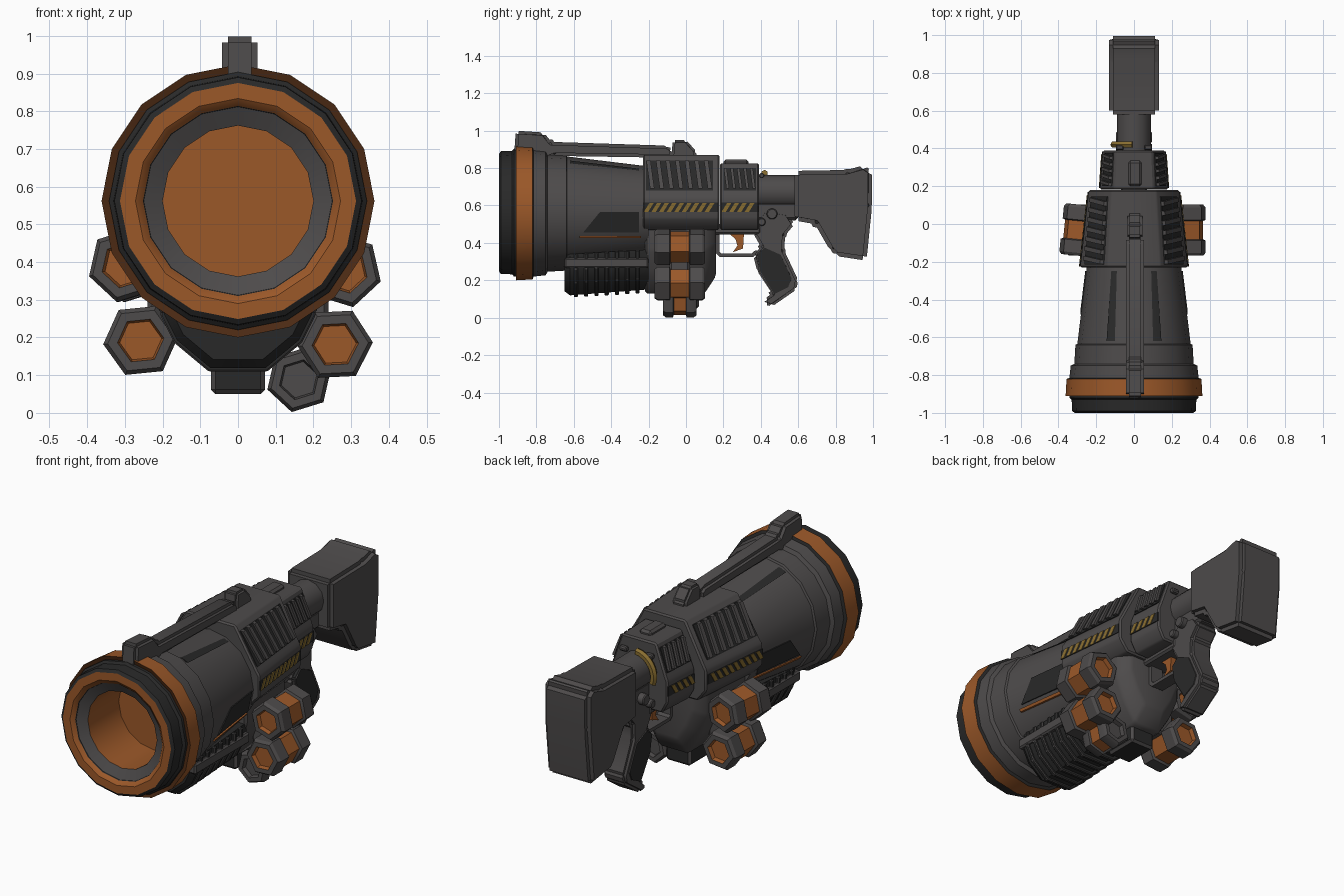
import bpy, bmesh, math
from mathutils import Matrix

if "Cube" in bpy.data.objects:
    bpy.data.objects.remove(bpy.data.objects["Cube"], do_unlink=True)

AXIS = 0.562  # barrel centre height


def material(name, rgb):
    m = bpy.data.materials.new(name)
    m.use_nodes = True
    m.diffuse_color = (*rgb, 1)
    m.node_tree.nodes["Principled BSDF"].inputs["Base Color"].default_value = (*rgb, 1)
    return m


MATS = [material("gunmetal grey", (0.075, 0.07, 0.07)),
        material("dark rubber", (0.022, 0.022, 0.022)),
        material("burnt orange", (0.33, 0.098, 0.022)),
        material("rust brown", (0.075, 0.024, 0.007)),
        material("hazard yellow", (0.25, 0.155, 0.03))]
GREY, DARK, ORANGE, BROWN, YELLOW = range(5)


def finish(name, bm, mat=None, bevel=0, segments=2):
    bmesh.ops.remove_doubles(bm, verts=bm.verts, dist=0.0001)
    bmesh.ops.recalc_face_normals(bm, faces=bm.faces)
    if mat is not None:
        for f in bm.faces:
            f.material_index = mat
    if bevel:
        bmesh.ops.bevel(bm, geom=bm.edges[:], offset=bevel, segments=segments,
                        affect='EDGES', clamp_overlap=True)
    mesh = bpy.data.meshes.new(name)
    bm.to_mesh(mesh)
    bm.free()
    for m in MATS:
        mesh.materials.append(m)
    ob = bpy.data.objects.new(name, mesh)
    bpy.context.collection.objects.link(ob)
    bpy.ops.object.select_all(action='DESELECT')
    ob.select_set(True)
    bpy.context.view_layer.objects.active = ob
    bpy.ops.object.shade_smooth_by_angle(angle=math.radians(32))
    return ob


def skin(bm, rings, caps=True):
    """Join equal loops of points into a tube."""
    vs = [[bm.verts.new(p) for p in ring] for ring in rings]
    n = len(vs[0])
    for a, b in zip(vs, vs[1:]):
        for i in range(n):
            bm.faces.new((a[i], a[(i + 1) % n], b[(i + 1) % n], b[i]))
    if caps:
        bm.faces.new(vs[0])
        bm.faces.new(vs[-1])


def prism(name, outline, half, mat=GREY, x=0, bevel=0, segments=2):
    """Side outline of (y, z) points extruded across x."""
    bm = bmesh.new()
    skin(bm, [[(x + s * half, y, z) for y, z in outline] for s in (-1, 1)])
    return finish(name, bm, mat, bevel, segments)


def box(name, y0, y1, z0, z1, half, mat=GREY, x=0, bevel=0):
    return prism(name, [(y0, z0), (y1, z0), (y1, z1), (y0, z1)], half, mat, x, bevel, 1)


def loft(name, sections, mat=GREY, bevel=0):
    """Sections are (y, half outline of (x, z)); each is mirrored in x."""
    bm = bmesh.new()
    skin(bm, [[(x, y, z) for x, z in half] + [(-x, y, z) for x, z in reversed(half)]
              for y, half in sections])
    return finish(name, bm, mat, bevel, 1)


def lathe(name, profile, sides, x=0, z=AXIS, phase=0, turn=0, y=0):
    """Profile of (y, radius, colour of the next band) turned about y."""
    bm = bmesh.new()
    rings = [[(r * math.cos(phase + math.tau * i / sides), py,
               r * math.sin(phase + math.tau * i / sides)) for i in range(sides)]
             for py, r, _ in profile]
    skin(bm, rings, caps=False)
    for i, f in enumerate(bm.faces):
        f.material_index = profile[i // sides][2]
    bmesh.ops.dissolve_degenerate(bm, dist=0.0001, edges=bm.edges[:])
    bm.transform(Matrix.Translation((x, y, z)) @ Matrix.Rotation(turn, 4, 'Z'))
    return finish(name, bm)


def receiver_x(y, z):
    w = 0.285 - (y + 0.23) * 0.11 if y < 0.181 else 0.18 - (y - 0.18) * 0.07
    table = [(0.47, 0.8), (0.53, 1), (0.64, 1), (0.67, 0.93), (0.87, 0.5)]
    for (z0, a), (z1, b) in zip(table, table[1:]):
        if z <= z1:
            return w * (a + (b - a) * (z - z0) / (z1 - z0))
    return w * 0.5


def barrel_x(y, z):
    r = 0.30 - (y + 0.64) * 0.122
    return math.sqrt(r * r - (z - AXIS) ** 2)


def patch(name, outline, surface, off, mat):
    """Plate following a side surface, made on both sides."""
    for side, s in (("left", 1), ("right", -1)):
        bm = bmesh.new()
        skin(bm, [[(s * (surface(y, z) + d), y, z) for y, z in outline] for d in (-0.015, off)])
        finish(f"{name}_{side}", bm, mat)


def slanted(y, width, z0, z1, lean):
    return [(y, z0), (y + width, z0), (y + width + lean, z1), (y + lean, z1)]


# Barrel, muzzle ring and coloured band
lathe("barrel", [
    (-0.70, 0, ORANGE), (-0.70, 0.2, ORANGE), (-0.955, 0.2, GREY), (-0.98, 0.25, DARK),
    (-0.985, 0.252, ORANGE), (-1, 0.272, ORANGE), (-1, 0.313, DARK), (-0.99, 0.328, DARK),
    (-0.93, 0.33, DARK), (-0.92, 0.342, DARK), (-0.905, 0.342, BROWN), (-0.91, 0.362, ORANGE),
    (-0.82, 0.357, DARK), (-0.815, 0.342, GREY), (-0.75, 0.335, GREY), (-0.74, 0.316, GREY),
    (-0.64, 0.31, GREY), (-0.635, 0.30, GREY), (-0.2, 0.247, GREY), (-0.2, 0, GREY)], 16)
patch("barrel_recess", [(-0.55, 0.455), (-0.25, 0.455), (-0.25, 0.565), (-0.46, 0.565)],
      barrel_x, 0.006, DARK)
patch("barrel_accent", slanted(-0.57, 0.33, 0.425, 0.438, 0), barrel_x, 0.006, ORANGE)
patch("barrel_top_slot", [(-0.62, 0.825), (-0.25, 0.787), (-0.25, 0.797), (-0.62, 0.84)],
      barrel_x, 0.006, DARK)

# Receiver in two steps, with vents and hazard stripes
for name, y0, y1, top in (("receiver", -0.23, 0.18, 0.87), ("rear_receiver", 0.182, 0.39, 0.825)):
    heights = [0.47, 0.53, 0.64, 0.67, top]
    loft(name, [(y, [(receiver_x(y, z), z) for z in heights]) for y in (y0, y1)], bevel=0.008)
for name, start, end, count, top in (("front", -0.215, 0.145, 7, 0.84),
                                     ("rear", 0.2, 0.375, 5, 0.8)):
    patch(f"{name}_vent", slanted(start, end - start, 0.68, top, 0), receiver_x, 0.006, DARK)
    step = (end - start) / count
    for i in range(count):
        patch(f"{name}_vent_slat", slanted(start + step * (i + 0.45), step * 0.45, 0.69, top,
                                           -step * 0.4), receiver_x, 0.02, GREY)
for start, end in ((-0.225, 0.17), (0.19, 0.385)):
    patch("stripe_backing", slanted(start, end - start, 0.565, 0.615, 0), receiver_x, 0.004, DARK)
    count = round((end - start) / 0.045)
    for i in range(count):
        y = start + (end - start - 0.03) * i / count
        patch("hazard_stripe", slanted(y, 0.023, 0.566, 0.614, 0.03), receiver_x, 0.007, YELLOW)

# Carry handle and top fittings
prism("carry_handle", [(-0.92, 0.86), (-0.91, 1.0), (-0.76, 0.99), (-0.72, 0.94), (-0.1, 0.92),
                       (-0.07, 0.9), (-0.07, 0.855), (-0.7, 0.865), (-0.74, 0.85)],
      0.047, x=0.005, bevel=0.016)
prism("rear_sight", [(-0.08, 0.85), (-0.07, 0.95), (0, 0.95), (0.055, 0.89), (0.055, 0.85)],
      0.04, x=0.005, bevel=0.012)
box("top_button", 0.2, 0.335, 0.8, 0.845, 0.035, x=0.005, bevel=0.012)

# Stock and its tube
lathe("stock_tube", [(0.36, 0, GREY), (0.36, 0.09, GREY), (0.62, 0.09, GREY), (0.62, 0, GREY)],
      12, z=0.672)
prism("stock", [(0.58, 0.52), (0.58, 0.785), (0.86, 0.79), (0.95, 0.815), (0.995, 0.785),
                (0.995, 0.6), (0.965, 0.305), (0.8, 0.33), (0.77, 0.36), (0.69, 0.5)],
      0.132, bevel=0.032)
box("stock_lower_link", 0.37, 0.6, 0.52, 0.62, 0.06, bevel=0.015)

# Short hose wrapped over the stock tube
bm = bmesh.new()
skin(bm, [[((0.108 + 0.018 * math.cos(b)) * math.cos(a), 0.42 + 0.018 * math.sin(b),
            0.665 + (0.108 + 0.018 * math.cos(b)) * math.sin(a))
           for b in (math.tau * j / 6 for j in range(6))]
          for a in (math.radians(95 + 13 * i) for i in range(9))])
finish("hose", bm, YELLOW)

# Pistol grip, trigger and guard
prism("pistol_grip", [(0.36, 0.5), (0.42, 0.58), (0.54, 0.56), (0.58, 0.5), (0.53, 0.44),
                      (0.525, 0.36), (0.6, 0.2), (0.59, 0.15), (0.46, 0.06), (0.42, 0.07),
                      (0.42, 0.1), (0.46, 0.13), (0.38, 0.25), (0.36, 0.33), (0.4, 0.38),
                      (0.36, 0.45)], 0.065, bevel=0.014)
prism("grip_pad", [(0.375, 0.34), (0.42, 0.38), (0.51, 0.34), (0.57, 0.21), (0.55, 0.16),
                   (0.47, 0.12), (0.39, 0.25)], 0.07, DARK, bevel=0.005)
box("trigger_housing", 0.14, 0.4, 0.445, 0.5, 0.07, bevel=0.01)
prism("trigger", [(0.23, 0.45), (0.31, 0.45), (0.305, 0.37), (0.25, 0.35), (0.275, 0.385),
                  (0.265, 0.42)], 0.018, ORANGE)
prism("trigger_guard", [(0.16, 0.46), (0.16, 0.345), (0.18, 0.325), (0.36, 0.325), (0.4, 0.36),
                        (0.37, 0.36), (0.35, 0.343), (0.19, 0.343), (0.178, 0.355),
                        (0.178, 0.46)], 0.035)
for s in (-1, 1):
    for y, z, r in ((0.46, 0.555, 0.03), (0.405, 0.512, 0.022), (0.405, 0.76, 0.015)):
        bm = bmesh.new()
        bmesh.ops.create_cone(bm, cap_ends=True, segments=10, radius1=r, radius2=r, depth=0.04,
                              matrix=Matrix.Translation((s * 0.075, y, z))
                              @ Matrix.Rotation(math.pi / 2, 4, 'Y'))
        finish("bolt", bm, GREY, bevel=0.005, segments=1)

# Lower body and feed block between the canisters
low = [(0.2, 0.5), (0.2, 0.36), (0.15, 0.24), (0.08, 0.13)]
loft("lower_body", [(-0.22, low), (0.1, low), (0.16, [(x * 0.75, 0.5 - (0.5 - z) * 0.75)
                                                     for x, z in low])], bevel=0.012)
box("feed_block", -0.12, 0.07, 0.05, 0.2, 0.072, DARK, bevel=0.012)

# Ribbed fore grip
grip = [(0.2, 0.34), (0.2, 0.26), (0.165, 0.19), (0.075, 0.115)]


def grip_section(k, lift=0):
    return [(x * k, 0.34 - (0.34 - z) * k + lift) for x, z in grip]


loft("fore_grip", [(-0.65, grip_section(0.88)), (-0.62, grip_section(0.98)),
                   (-0.2, grip_section(0.95, 0.025))], DARK)
for i in range(7):
    y = -0.6 + i * 0.055
    lift = 0.025 * (y + 0.62) / 0.42
    loft("fore_grip_rib", [(y, grip_section(1.03, lift)), (y + 0.022, grip_section(1.03, lift))],
         DARK, bevel=0.004)
for s in (-1, 1):
    box("fore_grip_rail", -0.65, -0.2, 0.265, 0.32, 0.02, GREY, x=s * 0.19, bevel=0.008)


# Hexagonal canisters clamped on the flanks
def canister(name, x, z, half=0.135, r=0.1, end=ORANGE, phase=0.3, turn=0):
    cap = half * 0.62
    front = [(0.022 - half, 0, end), (0.022 - half, r * 0.56, end), (-half, r * 0.62, GREY),
             (-half, r * 0.88, GREY), (0.015 - half, r, GREY), (-cap * 0.65, r, GREY),
             (-cap * 0.58, r * 0.86, ORANGE)]
    back = [(-y, rad, front[max(i - 1, 0)][2]) for i, (y, rad, _) in enumerate(front)]
    lathe(name, front + back[::-1], 6, x, z, phase, turn, y=-0.033)


canister("upper_canister_left", 0.283, 0.378, phase=0.75)
canister("lower_canister_left", 0.258, 0.182, phase=0.05)
canister("bottom_canister_left", 0.162, 0.088, half=0.09, r=0.088, end=GREY, phase=0.3)
canister("upper_canister_right", -0.288, 0.392, phase=0.3, turn=-0.1)
canister("lower_canister_right", -0.258, 0.192, phase=0.1)
for s in (-1, 1):
    box("canister_bracket", -0.09, 0.02, 0.2, 0.42, 0.05, GREY, x=s * 0.19, bevel=0.012)
